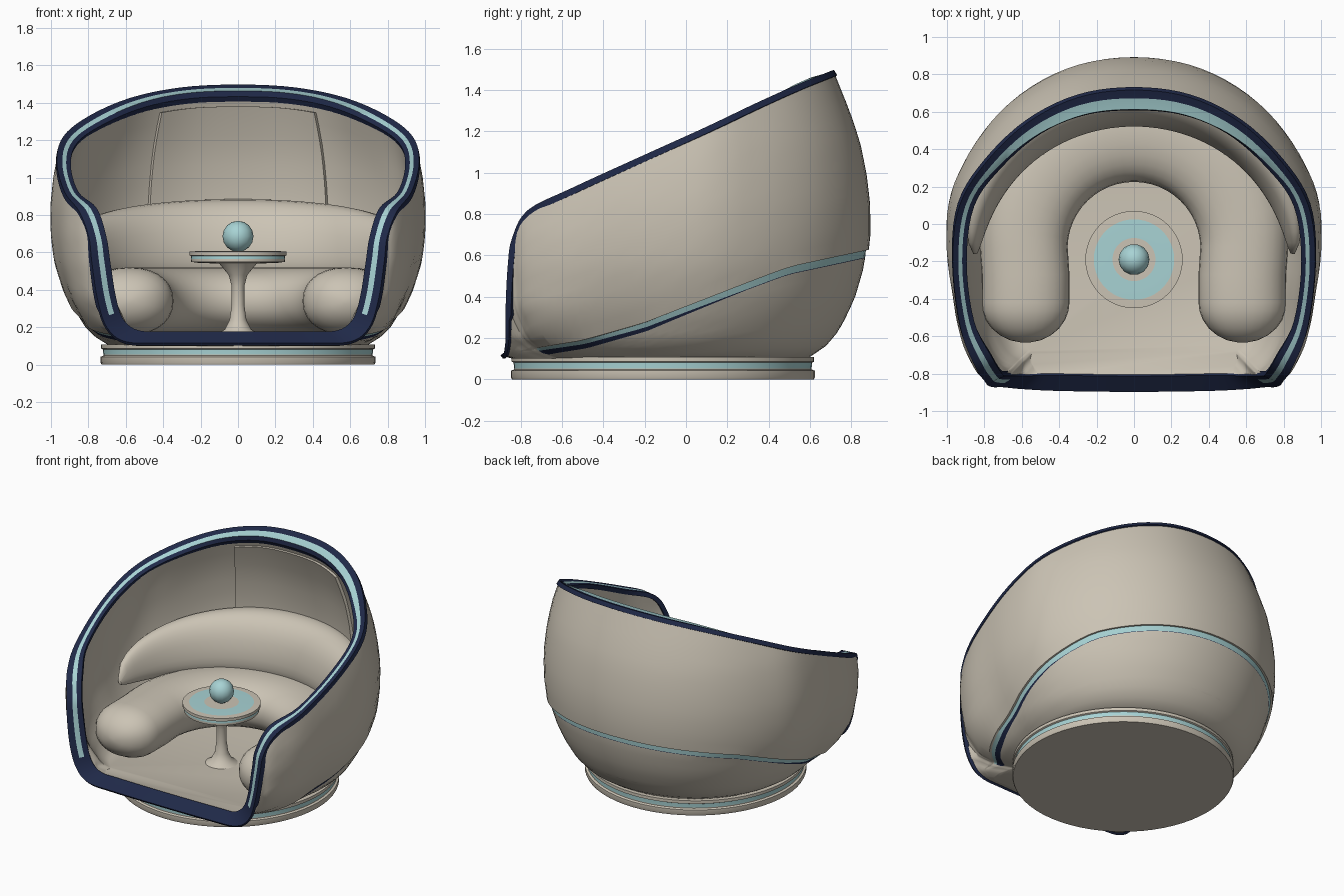
import bpy, bmesh, math
from mathutils import Vector as V

if "Cube" in bpy.data.objects:
    bpy.data.objects.remove(bpy.data.objects["Cube"])

def mat(name, c):
    m = bpy.data.materials.new(name)
    m.diffuse_color = (*c, 1)
    m.use_nodes = True
    m.node_tree.nodes["Principled BSDF"].inputs["Base Color"].default_value = m.diffuse_color
    return m

BEIGE = mat("warm beige", (.60, .55, .46))
TEAL = mat("pale teal", (.39, .65, .66))
NAVY = mat("dark navy", (.014, .022, .065))
MATS = [BEIGE, TEAL, NAVY]
CY = -.1  # y of the pod axis

def grid(name, rings, rule=None, caps=True, loop_rows=False, angle=35):
    """Skin a list of closed rings; rule(row, col, centre) gives the material index."""
    bm = bmesh.new()
    vs = [[bm.verts.new(p) for p in r] for r in rings]
    n, rows = len(rings[0]), len(rings)
    for r in range(rows if loop_rows else rows - 1):
        a, b = vs[r], vs[(r + 1) % rows]
        for c in range(n):
            f = bm.faces.new((a[c], a[(c + 1) % n], b[(c + 1) % n], b[c]))
            if rule:
                f.material_index = rule(r, c, f.calc_center_median())
    if caps and not loop_rows:
        bm.faces.new(vs[0])
        bm.faces.new(vs[-1])
    bmesh.ops.remove_doubles(bm, verts=bm.verts, dist=1e-5)
    bmesh.ops.recalc_face_normals(bm, faces=bm.faces)
    me = bpy.data.meshes.new(name)
    bm.to_mesh(me)
    bm.free()
    for m in MATS:
        me.materials.append(m)
    ob = bpy.data.objects.new(name, me)
    bpy.context.collection.objects.link(ob)
    bpy.ops.object.select_all(action='DESELECT')
    ob.select_set(True)
    bpy.context.view_layer.objects.active = ob
    bpy.ops.object.shade_smooth_by_angle(angle=math.radians(angle))
    return ob

def interp(tab, x):
    if x <= tab[0][0]:
        return tab[0][1]
    for (x0, y0), (x1, y1) in zip(tab, tab[1:]):
        if x <= x1:
            return y0 + (y1 - y0) * (x - x0) / (x1 - x0)
    return tab[-1][1]

def clamp(x):
    return max(0., min(1., x))

def closed_loop(half, sub=5):
    """Mirror a half loop and smooth it with a Catmull-Rom curve."""
    pts = [V(p) for p in half]
    pts += [V((-p.x, p.y, p.z)) for p in reversed(pts[1:-1])]
    out, n = [], len(pts)
    for i in range(n):
        a, b, c, d = (pts[(i + k) % n] for k in (-1, 0, 1, 2))
        for s in range(sub):
            t = s / sub
            out.append(.5 * (2*b + (c-a)*t + (2*a - 5*b + 4*c - d)*t*t + (3*b - a - 3*c + d)*t**3))
    return out

# Opening rim: outer and inner edge, right half from bottom centre to top centre
OUT = closed_loop([(0, -.89, .115), (.4, -.885, .115), (.6, -.875, .122), (.7, -.865, .2), (.75, -.865, .35),
                   (.78, -.855, .55), (.795, -.835, .68), (.845, -.76, .815), (.925, -.55, .92), (.965, -.2, 1.08),
                   (.93, .1, 1.215), (.79, .33, 1.325), (.57, .54, 1.42), (.3, .675, 1.475), (0, .715, 1.49)])
INN = closed_loop([(0, -.815, .17), (.4, -.81, .17), (.54, -.81, .178), (.62, -.81, .24), (.66, -.81, .36),
                   (.69, -.81, .55), (.71, -.8, .68), (.76, -.72, .83), (.86, -.52, .92), (.9, -.2, 1.07),
                   (.86, .1, 1.19), (.71, .31, 1.29), (.5, .49, 1.375), (.26, .59, 1.42), (0, .615, 1.43)])
N = len(OUT)

# Shell radius by height, for the back/sides and for the squared front corners
R_BACK = [(.1, .7), (.15, .78), (.2, .83), (.3, .89), (.4, .935), (.55, .98), (.7, .997), (.85, .997),
          (1, .98), (1.15, .95), (1.3, .9), (1.5, .82)]
R_FRONT = [(.1, .74), (.13, .84), (.2, .96), (.35, 1.05), (.55, 1.08), (.7, 1.08), (.83, 1.06), (1.5, .95)]
BAND = [(-.85, .12), (-.5, .17), (-.2, .25), (.2, .4), (.5, .51), (.9, .595)]

def radius(th, z):
    w = clamp((math.degrees(-math.asin(math.sin(th))) - 10) / 33)
    w = w * w * (3 - 2 * w)
    return interp(R_BACK, z) * (1 - w) + interp(R_FRONT, z) * w

def column(P, z0, zs, inset):
    """Points under rim point P at heights zs; inset(i) is taken off the radius."""
    th = math.atan2(P.y - CY, P.x)
    k = math.hypot(P.x, P.y - CY) / (radius(th, P.z) - inset(len(zs) - 1)) - 1
    res = []
    for i, z in enumerate(zs):
        f = max(clamp((z - z0) / max(P.z - z0, 1e-4)), clamp(1 - (P.z - z0) / .3))
        r = (radius(th, z) - inset(i)) * (1 + k * f)
        res.append(V((r * math.cos(th), CY + r * math.sin(th), z)))
    return res

# Shell: outer wall with slanted stripe, inner wall and floor
LOW, UP, INR = 8, 12, 14
cols = []
for O, I in zip(OUT, INN):
    th = math.atan2(O.y - CY, O.x)
    z0, span, zb = .1, O.z - .1, .4
    for _ in range(8):
        y = CY + math.sin(th) * radius(th, zb)
        zb = .5 * (zb + interp(BAND, y))
    s = clamp(span / .3)
    zb = min(zb, z0 + .5 * span)
    nv = min(s * (.02 - .017 * clamp((y + .2) / .5)), (zb - z0) * .6)
    top = min(zb + s * (.012 + .025 * clamp((y + .7) / 1.1)), O.z - .2 * span)
    zs = [z0 + (zb - nv - z0) * i / LOW for i in range(LOW + 1)] + [zb, top]
    zs += [top + (O.z - top) * i / UP for i in range(UP + 1)]
    col = column(O, z0, zs, lambda i: .014 * s if i < LOW + 3 else 0)
    zi = [.165 + (I.z - .165) * (i / INR) ** 1.3 for i in range(INR + 1)]
    col += reversed(column(I, .165, zi, lambda i: .1))
    cols.append(col)

def shell_rule(r, c, p):
    if OUT[c].z > .3 and r in (LOW, LOW + 1):
        return 2 if r == LOW else 1
    return 0

grid("pod_shell", [list(r) for r in zip(*cols)], shell_rule)

# Raised back panel between two upright seams
panel = []
for I in INN:
    if I.y > 0 and abs(I.x) < .45:
        zs = [.6 + (I.z - .05 - .6) * i / 10 for i in range(11)]
        wall = column(I, .165, zs + [I.z], lambda i: .1)[:-1]
        shift = lambda p, d: p - V((p.x, p.y - CY, 0)).normalized() * d
        panel.append([shift(p, .02) for p in wall] + [shift(p, -.02) for p in reversed(wall)])
grid("back_panel", panel)

# Rim trim: navy edge with a teal inlay, tipped upward at the back
sections = []
for i in range(N):
    O, I = OUT[i], INN[i]
    e = (O - I).normalized()
    d = (I - O).cross(OUT[(i + 1) % N] - OUT[i - 1]).normalized()
    b = clamp((O.y - .2) / .4)
    lift, tip = -.006 * d, -.024 * b * d
    low = .025 if O.z > .3 else .012
    sections.append([O + e * .005 + d * low, O + e * .005 + lift, O.lerp(I, .38 - .02 * b) + lift + tip * .3,
                     O.lerp(I, .70 + .17 * b) + lift + tip, I - e * .005 + lift, I - e * .005 + d * low])
grid("rim_trim", [list(r) for r in zip(*sections)],
     lambda r, c, p: 1 if r == 2 and p.z > .27 else 2, caps=False, loop_rows=True)

def lathe(name, prof, y, rule, n=64, angle=35):
    rings = [[V((max(r, 1e-7) * math.cos(a), y + max(r, 1e-7) * math.sin(a), z))
              for a in (2 * math.pi * k / n for k in range(n))] for r, z in prof]
    return grid(name, rings, rule, caps=False, angle=angle)

# Base plinth with teal ring
lathe("base_plinth", [(0, 0), (.73, 0), (.735, .01), (.735, .042), (.72, .048), (.72, .053), (.722, .081),
                      (.732, .086), (.732, .108), (0, .108)], -.112,
      lambda r, c, p: 1 if r == 5 else 0)

# Pedestal table with teal edge line and teal ring on top
lathe("table", [(0, .16), (.11, .163), (.07, .19), (.045, .24), (.034, .32), (.034, .42), (.05, .48), (.1, .54),
                (.22, .545), (.25, .55), (.252, .566), (.25, .581), (.26, .584), (.26, .605), (.215, .607),
                (.115, .607), (0, .607)], -.19,
      lambda r, c, p: 1 if r in (10, 14) else 0, n=48)

# Ball lamp on the table
lathe("ball_lamp", [(.083 * math.sin(math.pi * k / 8), .686 - .083 * math.cos(math.pi * k / 8))
                    for k in range(9)], -.19, lambda r, c, p: 1, n=14)

def section(c, side, a, b, e=2.6, shear=0, n=28):
    """Rounded cross-section ring around c; shear leans it outward with height."""
    ring = []
    for k in range(n):
        t = 2 * math.pi * k / n
        u = math.copysign(abs(math.cos(t)) ** (2 / e), math.cos(t))
        v = math.copysign(abs(math.sin(t)) ** (2 / e), math.sin(t))
        ring.append(c + side * (a * u + shear * b * v) + V((0, 0, b * v)))
    return ring

# U-shaped bench: rounded arm ends, straight arms, half-circle back
half = []
for q in (85, 70, 55, 40, 25, 12):
    s = math.radians(q)
    half.append((V((.58, -.42 - .215 * math.sin(s), .34)), V((1, 0, 0)), math.cos(s), 0))
half += [(V((.58, y, .34)), V((1, 0, 0)), 1, 0) for y in (-.42, -.27)]
for k in range(13):
    t = math.pi / 2 * k / 12
    side = V((math.cos(t), math.sin(t), 0))
    half.append((V((0, -.12, .34)) + side * (.59 + .03 * math.sin(t)), side, 1, .04 * math.sin(t)))
flip = lambda p: V((-p.x, p.y, p.z))
path = half + [(flip(c), flip(s), w, g) for c, s, w, g in reversed(half[:-1])]
grid("bench_seat", [section(c, s, .235 * w + g, .18 * w, 2.2) for c, s, w, g in path], angle=60)

# Curved backrest, leaning back and tapering toward both ends
rings = []
for k in range(49):
    t = k / 48
    th = math.radians(-4 + 188 * t)
    side = V((math.cos(th), math.sin(th), 0))
    w = max(.004, math.sin(math.pi * t)) ** .4
    back = clamp(math.sin(th))
    c = V((0, CY, .5 + .16 * w)) + side * (.85 - .07 * back)
    rings.append(section(c, side, (.09 + .06 * back) * w, .225 * w, 2.3, .2))
grid("bench_backrest", rings, angle=60)
